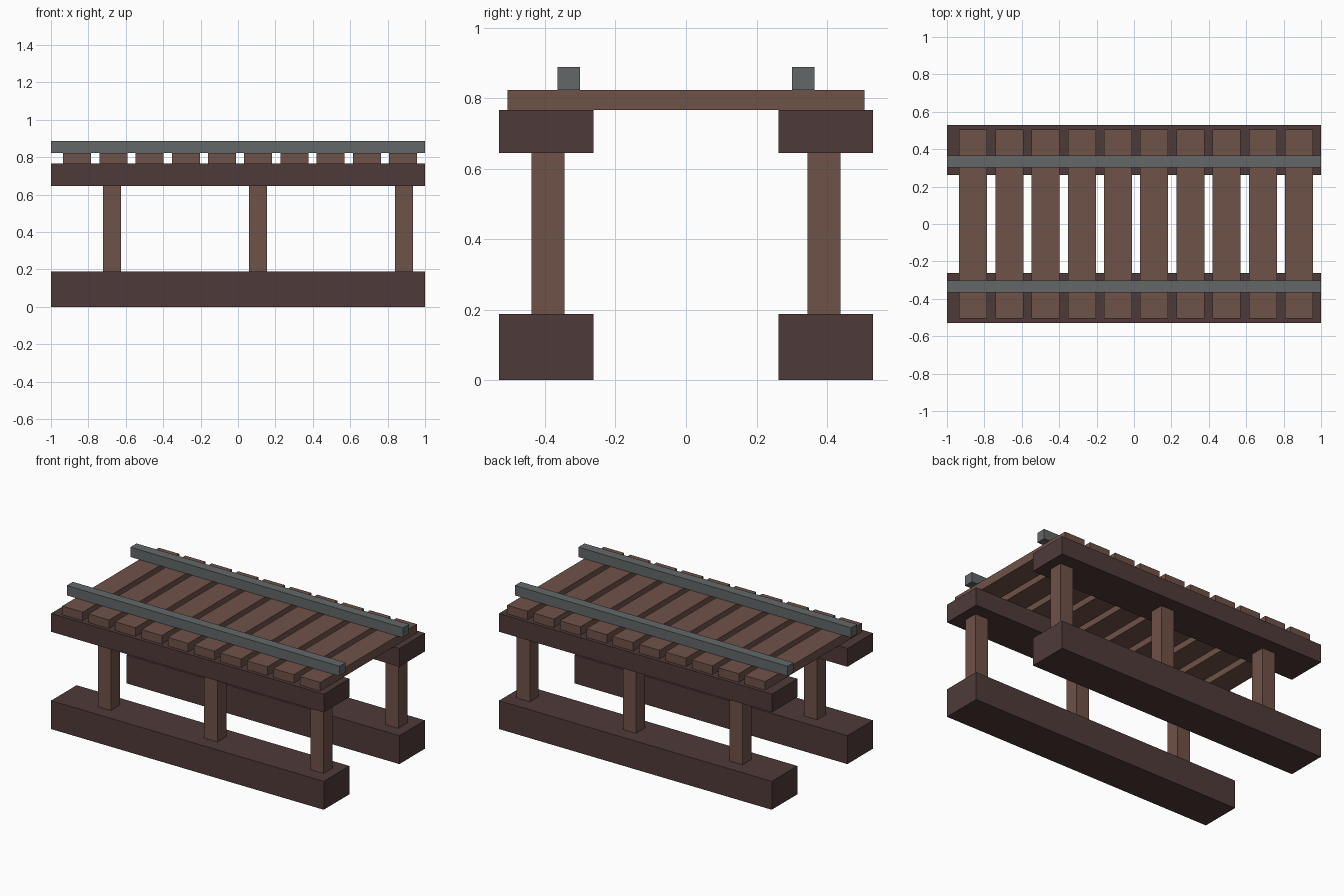
import bpy

cube = bpy.data.objects.get("Cube")
if cube:
    bpy.data.objects.remove(cube, do_unlink=True)


def material(name, rgb):
    mat = bpy.data.materials.new(name)
    mat.use_nodes = True
    color = (*rgb, 1)
    mat.diffuse_color = color
    bsdf = next(n for n in mat.node_tree.nodes if n.type == 'BSDF_PRINCIPLED')
    bsdf.inputs["Base Color"].default_value = color
    return mat


dark_wood = material("dark wood", (0.076, 0.043, 0.041))
wood = material("brown wood", (0.159, 0.085, 0.066))
steel = material("grey steel", (0.124, 0.137, 0.140))


def box(name, center, size, mat):
    bpy.ops.mesh.primitive_cube_add(size=1, location=center)
    ob = bpy.context.object
    ob.name = name
    ob.scale = size
    bpy.ops.object.transform_apply(location=False, rotation=False, scale=True)
    ob.data.materials.append(mat)
    return ob


def between(name, x, y, z, mat):
    """Box given by its (low, high) extent on each axis."""
    spans = (x, y, z)
    return box(name, [(a + b) / 2 for a, b in spans], [b - a for a, b in spans], mat)


LENGTH = (-1, 1)
BASE_TOP, BEAM_BOTTOM, BEAM_TOP, DECK_TOP, RAIL_TOP = 0.188, 0.645, 0.766, 0.823, 0.888

# Matching trestle and rail on each side
for side, s in (("front", -1), ("back", 1)):
    beam_y = sorted((s * 0.262, s * 0.53))
    post_y = sorted((s * 0.344, s * 0.438))
    rail_y = sorted((s * 0.301, s * 0.365))
    between(side + "_base_beam", LENGTH, beam_y, (0, BASE_TOP), dark_wood)
    between(side + "_top_beam", LENGTH, beam_y, (BEAM_BOTTOM, BEAM_TOP), dark_wood)
    between(side + "_rail", LENGTH, rail_y, (DECK_TOP, RAIL_TOP), steel)
    for i in range(3):
        x = -0.673 + i * 0.78
        between(f"{side}_post_{i + 1}", (x - 0.048, x + 0.048), post_y,
                (BASE_TOP, BEAM_BOTTOM), wood)

# Cross planks of the deck
for i in range(10):
    x = -0.86 + i * 0.1936
    between(f"plank_{i + 1}", (x - 0.075, x + 0.075), (-0.506, 0.506),
            (BEAM_TOP, DECK_TOP), wood)
